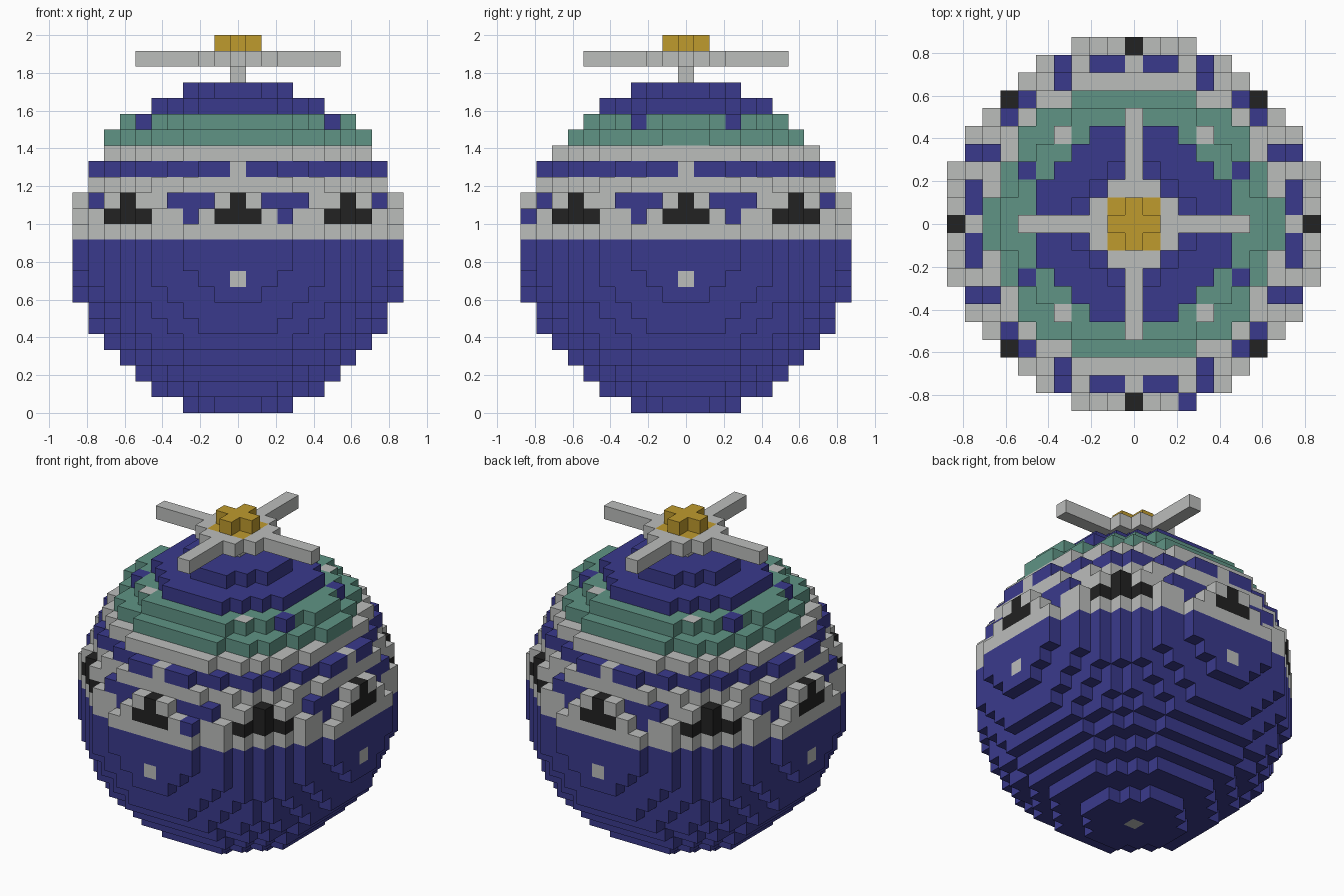
import bpy
import bmesh
from mathutils import Vector

cube = bpy.data.objects.get("Cube")
if cube:
    bpy.data.objects.remove(cube, do_unlink=True)

UNIT = 2 / 24          # edge of one block
RADIUS_SQ = 10.5 ** 2  # ball radius in blocks, squared
MID = 10               # middle layer of the ball

COLOURS = {
    "blue": (0.042, 0.042, 0.262),
    "pale_grey": (0.50, 0.51, 0.50),
    "teal": (0.115, 0.296, 0.235),
    "gold": (0.52, 0.325, 0.027),
    "black": (0.016, 0.016, 0.016),
}
NAMES = list(COLOURS)
MATERIALS = []
for name, rgb in COLOURS.items():
    mat = bpy.data.materials.new(name)
    mat.use_nodes = True
    mat.diffuse_color = (*rgb, 1)
    bsdf = mat.node_tree.nodes["Principled BSDF"]
    bsdf.inputs["Base Color"].default_value = (*rgb, 1)
    bsdf.inputs["Roughness"].default_value = 0.8
    MATERIALS.append(mat)


def build_blocks(name, cells, paint):
    """Skin a set of block cells, colouring each open face by paint(cell, normal)."""
    bm = bmesh.new()
    corners = {}

    def vert(p):
        key = tuple(round(2 * c) for c in p)
        if key not in corners:
            corners[key] = bm.verts.new(p * UNIT)
        return corners[key]

    for cell in sorted(cells):
        centre = Vector(cell) + Vector((0, 0, 0.5))
        for axis in range(3):
            for sign in (-1, 1):
                n = Vector((0, 0, 0))
                n[axis] = sign
                if tuple(int(c + d) for c, d in zip(cell, n)) in cells:
                    continue
                u = Vector((0, 0, 0))
                u[(axis + 1) % 3] = 0.5
                v = n.cross(u)
                face = bm.faces.new([vert(centre + n / 2 + a * u + b * v)
                                     for a, b in ((-1, -1), (1, -1), (1, 1), (-1, 1))])
                face.material_index = NAMES.index(paint(cell, n))
    mesh = bpy.data.meshes.new(name)
    bm.to_mesh(mesh)
    bm.free()
    for mat in MATERIALS:
        mesh.materials.append(mat)
    obj = bpy.data.objects.new(name, mesh)
    bpy.context.collection.objects.link(obj)
    return obj


# Ball: blocks inside a sphere, with a raised teal pad on each side
span = range(-10, 11)
ball = {(x, y, k) for x in span for y in span for k in range(21)
        if x * x + y * y + (k - MID) ** 2 <= RADIUS_SQ}
for side in (-1, 1):
    for y in (-1, 0, 1):
        ball |= {(side * 8, y, 17), (side * 7, y, 18)}
ODD_BLOCK = (3, -10, 12)
ball.add(ODD_BLOCK)


def paint_ball(cell, n):
    x, y, k = cell
    far, near = max(abs(x), abs(y)), min(abs(x), abs(y))
    if cell == ODD_BLOCK:
        return "blue"
    # Lower half, with one rivet per side and one underneath
    if k <= 10:
        rivet = (k == 8 and near == 0) or (k == 0 and far == 0 and n.z < 0)
        return "pale_grey" if rivet else "blue"
    # Eyes around the pale band, with blue gaps between them
    if k == 12:
        if (far == 10 and near <= 1) or (far <= 8 and near >= 6):
            return "black"
        return "blue" if (far, near) == (9, 3) else "pale_grey"
    if k == 13:
        if (far, near) in ((10, 0), (7, 7)):
            return "black"
        return "blue" if far == 9 and 2 <= near <= 4 else "pale_grey"
    # Thin blue ring between pale rings
    if k == 15:
        return "pale_grey" if (far, near) == (9, 0) else "blue"
    if k in (11, 14, 16):
        return "pale_grey"
    # Teal collar with blue studs and pale dots
    if k == 18:
        if (abs(x), abs(y)) == (6, 3):
            return "blue"
        if (abs(x), abs(y)) == (4, 5) and n.z > 0:
            return "pale_grey"
    return "teal" if k <= 18 else "blue"


build_blocks("ball_body", ball, paint_ball)

# Stem under the rotor
build_blocks("rotor_stem", {(0, 0, 21)}, lambda c, n: "pale_grey")

# Rotor: four blades around a wide hub
arms = range(-6, 7)
rotor = {(x, y, 22) for x in arms for y in arms
         if x == 0 or y == 0 or (max(abs(x), abs(y)) <= 2 and min(abs(x), abs(y)) <= 1)}
build_blocks("rotor", rotor,
             lambda c, n: "gold" if n.z > 0 and max(abs(c[0]), abs(c[1])) <= 1 else "pale_grey")

# Cross-shaped cap
cap = {(x, y, 23) for x in (-1, 0, 1) for y in (-1, 0, 1) if x == 0 or y == 0}
build_blocks("rotor_cap", cap, lambda c, n: "gold")
